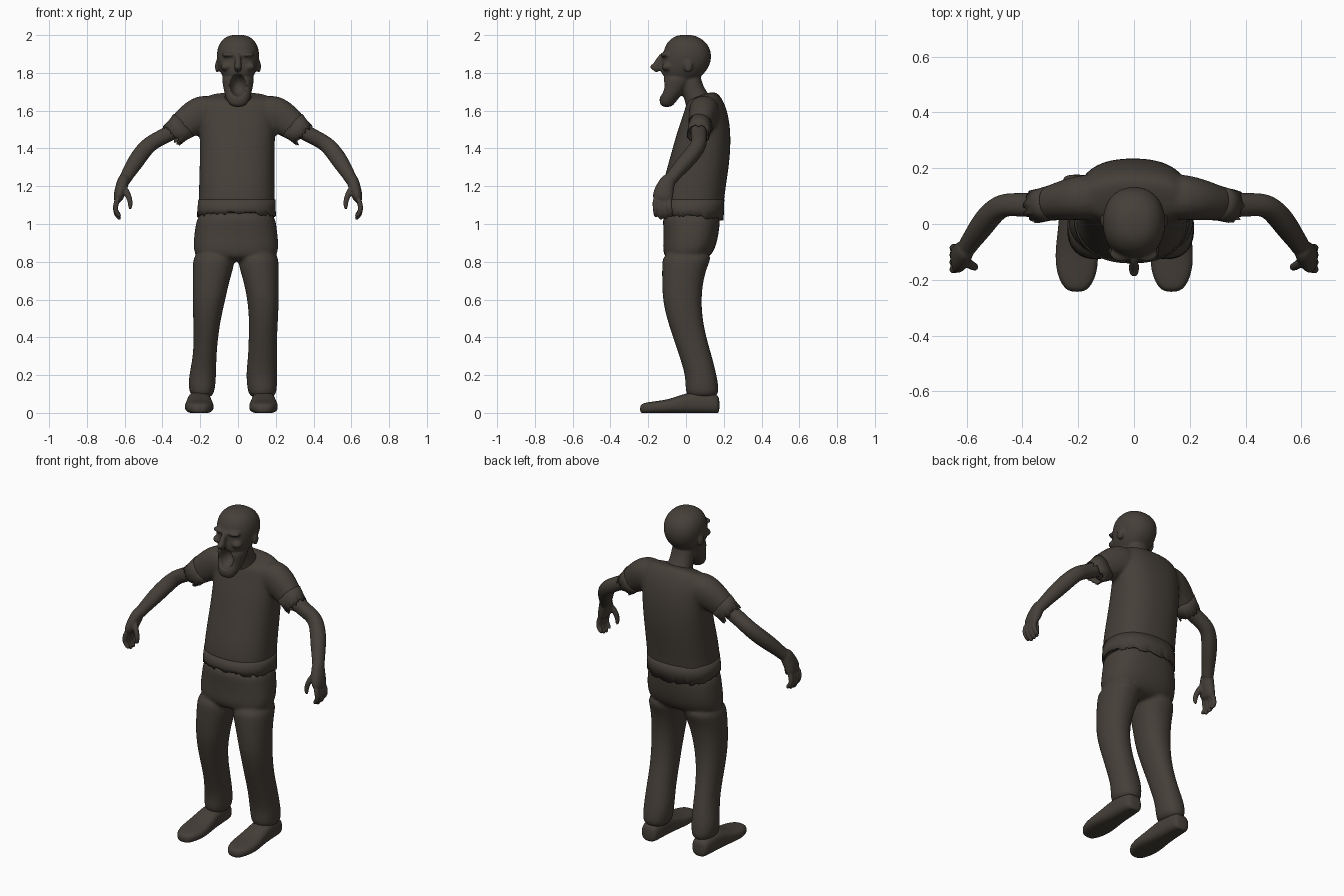
import bpy, bmesh, math, random
from mathutils import Vector, Matrix

random.seed(4)
mat = bpy.data.materials.new("dark brown")
mat.diffuse_color = (0.060, 0.050, 0.040, 1)


# ---------- helpers ----------
def loft(bm, rings, n=20, p=2.2, caps=True, ragged=0.0):
    """Skin superellipse rings given as (centre, half axis a, half axis b)."""
    loops = []
    for k, (c, a, b) in enumerate(rings):
        row = []
        for i in range(n):
            t = 2 * math.pi * i / n
            ct, st = math.cos(t), math.sin(t)
            co = (Vector(c) + Vector(a) * math.copysign(abs(ct) ** (2 / p), ct)
                  + Vector(b) * math.copysign(abs(st) ** (2 / p), st))
            if ragged and k == len(rings) - 1:
                d = (Vector(c) - Vector(rings[k - 1][0])).normalized()
                co += d * random.uniform(-ragged, ragged)
            row.append(bm.verts.new(co))
        loops.append(row)
    for r0, r1 in zip(loops, loops[1:]):
        for i in range(n):
            j = (i + 1) % n
            bm.faces.new((r0[i], r0[j], r1[j], r1[i]))
    if caps:
        bm.faces.new(loops[0])
        bm.faces.new(loops[-1])


def level(z, x0, x1, y0, y1, tilt=0.0):
    """Horizontal ring from its bounds; tilt raises the back."""
    return (((x0 + x1) / 2, (y0 + y1) / 2, z), ((x1 - x0) / 2, 0, 0), (0, (y1 - y0) / 2, tilt))


def tube(path, s=1):
    """Rings across a path of (x, y, z, radius, side radius); s mirrors x."""
    pts = [Vector((s * q[0], q[1], q[2])) for q in path]
    rings = []
    for i, q in enumerate(path):
        t = (pts[min(i + 1, len(pts) - 1)] - pts[max(i - 1, 0)]).normalized()
        u = Vector((0, 1, 0)).cross(t)
        if u.length < 0.05:
            u = Vector((1, 0, 0))
        u.normalize()
        rings.append((pts[i], u * q[3], t.cross(u) * q[4]))
    return rings


def ball(bm, c, r):
    m = Matrix.Translation(c) @ Matrix.Diagonal((*r, 1))
    bmesh.ops.create_uvsphere(bm, u_segments=20, v_segments=14, radius=1, matrix=m)


def make(name, bm):
    bmesh.ops.recalc_face_normals(bm, faces=bm.faces[:])
    me = bpy.data.meshes.new(name)
    bm.to_mesh(me)
    bm.free()
    ob = bpy.data.objects.new(name, me)
    bpy.context.collection.objects.link(ob)
    me.materials.append(mat)
    for f in me.polygons:
        f.use_smooth = True
    return ob


def fuse(name, bm, voxel, cut=None, rounds=3):
    """Melt overlapping volumes into one smooth skin."""
    ob = make(name, bm)
    ob.modifiers.new("round", 'SUBSURF').levels = 2

    def remesh():
        r = ob.modifiers.new("melt", 'REMESH')
        r.mode, r.voxel_size, r.use_smooth_shade = 'VOXEL', voxel, True
    remesh()
    if cut:
        b = ob.modifiers.new("cut", 'BOOLEAN')
        b.operation, b.object = 'DIFFERENCE', cut
        remesh()
    sm = ob.modifiers.new("relax", 'SMOOTH')
    sm.factor, sm.iterations = 0.5, rounds
    bpy.context.view_layer.objects.active = ob
    for m in list(ob.modifiers):
        bpy.ops.object.modifier_apply(modifier=m.name)
    for v in ob.data.vertices:
        v.co.z = max(v.co.z, 0)
    if cut:
        bpy.data.objects.remove(cut)
    return ob


def cloth_edge(name, rings, n, ragged):
    bm = bmesh.new()
    loft(bm, rings, n, 2.3, False, ragged)
    ob = make(name, bm)
    ob.modifiers.new("thickness", 'SOLIDIFY').thickness = 0.006


# ---------- shirt ----------
SLEEVE = [(.10, .10, 1.60, .085, .085), (.20, .095, 1.59, .100, .082),
          (.28, .078, 1.53, .083, .066), (.335, .066, 1.482, .066, .058)]
bm = bmesh.new()
loft(bm, [level(1.045, -.208, .192, -.132, .192, -.012), level(1.07, -.212, .196, -.138, .197),
          level(1.15, -.209, .197, -.135, .205), level(1.25, -.206, .195, -.115, .220),
          level(1.37, -.203, .195, -.080, .236), level(1.50, -.203, .198, -.045, .238),
          level(1.60, -.205, .203, -.012, .217, .015), level(1.66, -.195, .195, .0, .180, .025),
          level(1.685, -.14, .14, .02, .145, .022)], 24, 2.4)
for s in (1, -1):
    loft(bm, tube(SLEEVE, s))
fuse("shirt", bm, .011)
# torn hem and cuffs
cloth_edge("shirt_hem", [level(1.13, -.210, .198, -.137, .203), level(1.08, -.215, .199, -.141, .201),
                         level(1.04, -.217, .201, -.140, .199, -.016)], 90, .009)
for s, side in ((1, "left"), (-1, "right")):
    cuff = [(.29, .076, 1.522, .079, .063), (.32, .070, 1.496, .070, .060), (.348, .064, 1.470, .067, .060)]
    cloth_edge(side + "_sleeve_cuff", tube(cuff, s), 36, .012)

# ---------- trousers ----------
bm = bmesh.new()
loft(bm, [level(1.08, -.205, .188, -.125, .185), level(1.0, -.226, .204, -.122, .180),
          level(.92, -.236, .214, -.120, .170), level(.85, -.239, .217, -.125, .148),
          level(.80, -.20, .18, -.10, .10)], 24, 2.4)
DEPTH = [(.86, -.125, .155), (.78, -.128, .115), (.70, -.128, .092), (.60, -.125, .082), (.50, -.103, .088),
         (.40, -.070, .108), (.30, -.036, .138), (.20, -.004, .163), (.13, -.004, .175), (.075, .004, .170)]
RIGHT = [(-.235, -.015), (-.241, -.018), (-.241, -.045), (-.241, -.066), (-.238, -.090),
         (-.236, -.105), (-.238, -.114), (-.260, -.115), (-.264, -.120), (-.245, -.135)]
LEFT = [(-.005, .213), (.002, .217), (.028, .217), (.049, .217), (.058, .213),
        (.056, .207), (.053, .207), (.041, .207), (.049, .208), (.06, .198)]
for xs in (LEFT, RIGHT):
    loft(bm, [level(z, x0, x1, y0, y1) for (z, y0, y1), (x0, x1) in zip(DEPTH, xs)])
fuse("trousers", bm, .010)

# ---------- shoes ----------
SHOE = [(.178, .040, .085), (.160, .055, .100), (.06, .062, .120), (-.02, .068, .098), (-.09, .078, .072),
        (-.16, .077, .062), (-.215, .058, .055), (-.245, .030, .045)]
for cx, side in ((.135, "left"), (-.205, "right")):
    bm = bmesh.new()
    loft(bm, [((cx, y, h / 2 - .002), (w, 0, 0), (0, 0, h / 2 + .002)) for y, w, h in SHOE], 20, 2.8)
    fuse(side + "_shoe", bm, .008, rounds=2)

# ---------- arms and hands ----------
ARM = [(.25, .08, 1.555, .045, .045), (.34, .068, 1.492, .044, .045), (.41, .068, 1.456, .041, .043),
       (.470, .072, 1.424, .043, .042), (.515, .035, 1.370, .046, .044), (.555, -.02, 1.310, .043, .042),
       (.592, -.072, 1.250, .033, .034), (.606, -.095, 1.220, .034, .038)]
PALM = [(.598, -.080, 1.260, .030, .032), (.612, -.105, 1.210, .034, .046), (.628, -.122, 1.160, .031, .056),
        (.640, -.126, 1.115, .022, .054)]
for s, side in ((1, "left"), (-1, "right")):
    bm = bmesh.new()
    loft(bm, tube(ARM, s), 16)
    loft(bm, tube(PALM, s), 16)
    for i in range(4):  # curled fingers
        y, drop = -.164 + .026 * i, (.012, 0, .003, .015)[i]
        loft(bm, tube([(.636, y, 1.14, .016, .015), (.651, y, 1.09, .015, .014),
                       (.646, y + .003, 1.05 + drop, .014, .013), (.620, y + .006, 1.022 + drop, .012, .012)], s), 10)
    loft(bm, tube([(.606, -.13, 1.20, .018, .018), (.582, -.150, 1.155, .017, .017),
                   (.568, -.155, 1.115, .014, .014), (.572, -.155, 1.075, .011, .011)], s), 10)  # thumb
    fuse(side + "_arm", bm, .006, rounds=2)

# ---------- head ----------
bm = bmesh.new()
loft(bm, [level(z, -w, w, f, b) for z, w, f, b in (
    (1.755, .062, -.10, .045), (1.785, .086, -.132, .085), (1.82, .102, -.132, .118), (1.87, .114, -.128, .137),
    (1.92, .113, -.120, .133), (1.96, .098, -.103, .110), (1.988, .070, -.072, .072), (2.002, .036, -.035, .034))])
# dropped jaw
loft(bm, [level(z, -w, w, f, b) for z, w, f, b in (
    (1.80, .088, -.128, .05), (1.75, .084, -.132, .03), (1.71, .076, -.126, .0), (1.675, .068, -.140, -.03),
    (1.645, .056, -.142, -.055), (1.618, .034, -.130, -.075))])
# neck
loft(bm, tube([(0, .085, 1.60, .085, .085), (0, .065, 1.65, .075, .068), (0, .03, 1.72, .064, .056),
               (0, .01, 1.80, .07, .07)]))
# nose
loft(bm, tube([(0, -.120, 1.905, .012, .014), (0, -.142, 1.868, .016, .017), (0, -.163, 1.835, .022, .024),
               (0, -.145, 1.805, .016, .024)]), 12)
ball(bm, (0, -.172, 1.832), (.018, .018, .016))
for s in (1, -1):
    ball(bm, (s * .045, -.108, 1.896), (.042, .028, .014))  # brow
    ball(bm, (s * .062, -.098, 1.832), (.030, .030, .022))  # cheekbone
    ball(bm, (s * .110, .012, 1.835), (.012, .024, .034))   # ear
# open mouth
cb = bmesh.new()
ball(cb, (0, -.140, 1.735), (.047, .085, .060))
cutter = make("mouth_cutter", cb)
cutter.hide_render = True
fuse("head", bm, .006, cutter, 3)
